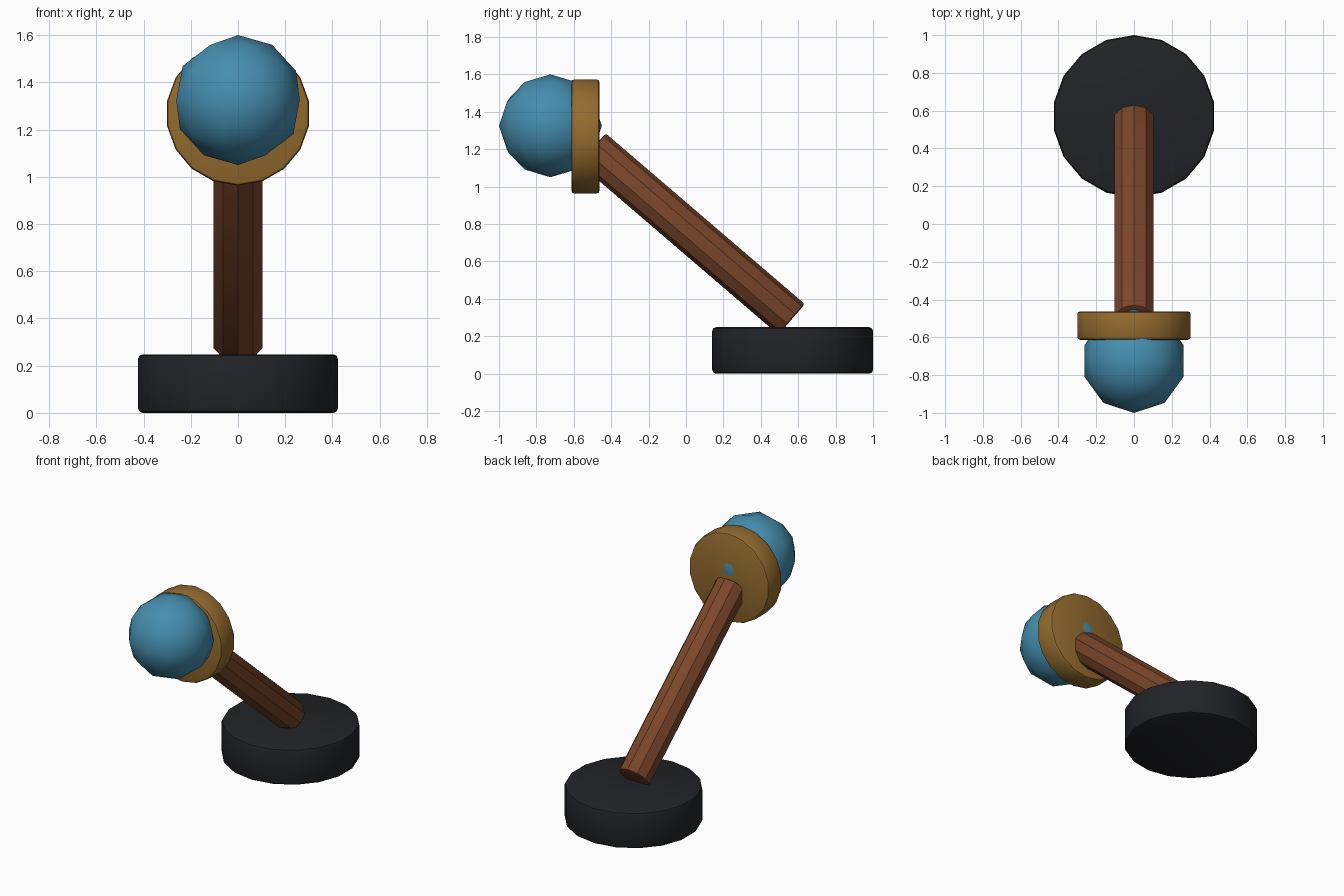
import bpy, bmesh, math
from mathutils import Vector, Matrix

if "Cube" in bpy.data.objects:
    bpy.data.objects.remove(bpy.data.objects["Cube"])


def finish(name, bm, matrix, color):
    mesh = bpy.data.meshes.new(name)
    bm.to_mesh(mesh)
    bm.free()
    ob = bpy.data.objects.new(name, mesh)
    bpy.context.collection.objects.link(ob)
    ob.matrix_world = matrix
    mat = bpy.data.materials.new(name + "_material")
    mat.diffuse_color = (*color, 1)
    mat.use_nodes = True
    mat.node_tree.nodes["Principled BSDF"].inputs["Base Color"].default_value = mat.diffuse_color
    mesh.materials.append(mat)
    bpy.ops.object.select_all(action='DESELECT')
    ob.select_set(True)
    bpy.context.view_layer.objects.active = ob
    bpy.ops.object.shade_smooth_by_angle(angle=math.radians(30))
    return ob


def cylinder(name, a, b, radius, sides, bevel, color):
    """Cylinder from a to b with softened rims; tilted only about the x axis."""
    a, b = Vector(a), Vector(b)
    d = b - a
    bm = bmesh.new()
    bmesh.ops.create_cone(bm, cap_ends=True, segments=sides, radius1=radius,
                          radius2=radius, depth=d.length)
    rims = [e for e in bm.edges if abs(e.verts[0].co.z - e.verts[1].co.z) < 1e-4]
    bmesh.ops.bevel(bm, geom=rims, offset=bevel, segments=2, profile=0.5,
                    affect='EDGES')
    tilt = math.atan2(-d.y, d.z)
    matrix = Matrix.Translation((a + b) / 2) @ Matrix.Rotation(tilt, 4, 'X')
    return finish(name, bm, matrix, color)


# Round foot
cylinder("base", (0, 0.57, 0), (0, 0.57, 0.248), 0.43, 18, 0.02, (0.016, 0.017, 0.021))

# Slanted arm
cylinder("arm", (0, 0.565, 0.29), (0, -0.50, 1.203), 0.108, 10, 0.014, (0.20, 0.062, 0.024))

# Upright collar disc
cylinder("collar", (0, -0.463, 1.268), (0, -0.613, 1.268), 0.305, 18, 0.015, (0.30, 0.15, 0.028))

# Ball knob
bm = bmesh.new()
bmesh.ops.create_icosphere(bm, subdivisions=2, radius=0.275)
finish("knob", bm, Matrix.Translation((0, -0.725, 1.325)), (0.06, 0.27, 0.43))
